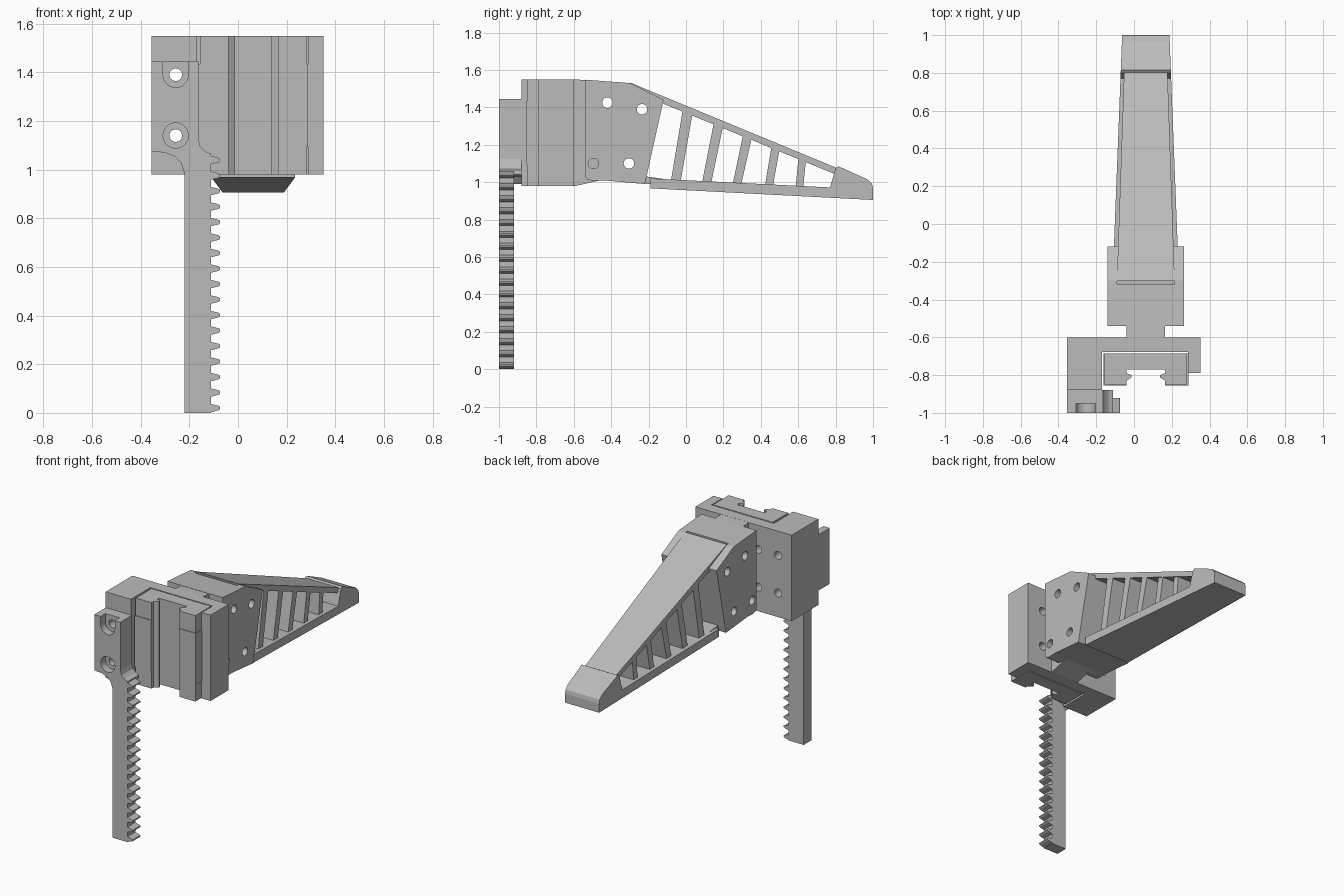
import bpy, bmesh, math
from mathutils import Vector

old = bpy.data.objects.get("Cube")
if old:
    bpy.data.objects.remove(old, do_unlink=True)

grey = bpy.data.materials.new("plain grey")
grey.use_nodes = True
colour = (0.5, 0.5, 0.5, 1)
grey.diffuse_color = colour
grey.node_tree.nodes["Principled BSDF"].inputs["Base Color"].default_value = colour

CX = 0.0625            # centre line of the arm
LOW, HIGH = 0.98, 1.55  # carriage bottom and top


def prism(name, profile, place):
    """Closed profile placed twice by place(u, v, side) and bridged."""
    bm = bmesh.new()
    ends = [[bm.verts.new(place(u, v, s)) for u, v in profile] for s in (0, 1)]
    bm.faces.new(ends[0])
    bm.faces.new(ends[1])
    n = len(profile)
    for i in range(n):
        j = (i + 1) % n
        bm.faces.new((ends[0][i], ends[0][j], ends[1][j], ends[1][i]))
    bmesh.ops.recalc_face_normals(bm, faces=bm.faces)
    mesh = bpy.data.meshes.new(name)
    bm.to_mesh(mesh)
    bm.free()
    mesh.materials.append(grey)
    obj = bpy.data.objects.new(name, mesh)
    bpy.context.collection.objects.link(obj)
    return obj


def upright(name, profile, z0, z1):
    return prism(name, profile, lambda x, y, s: (x, y, (z0, z1)[s]))


def frontal(name, profile, y0, y1):
    return prism(name, profile, lambda x, z, s: (x, (y0, y1)[s], z))


def sideways(name, profile, half):
    """Side profile, with a half width that may vary along y."""
    return prism(name, profile, lambda y, z, s: (CX + (2 * s - 1) * half(y), y, z))


def rect(a, b, c, d):
    return [(a, c), (b, c), (b, d), (a, d)]


def disc(u, v, r, n=32):
    return [(u + r * math.cos(i * math.tau / n), v + r * math.sin(i * math.tau / n))
            for i in range(n)]


def cut(obj, cutters):
    for c in cutters:
        mod = obj.modifiers.new("cut", 'BOOLEAN')
        mod.operation, mod.solver, mod.object = 'DIFFERENCE', 'EXACT', c
    bpy.context.view_layer.update()
    graph = bpy.context.evaluated_depsgraph_get()
    result = bpy.data.meshes.new_from_object(obj.evaluated_get(graph))
    obj.modifiers.clear()
    obj.data = result
    for c in cutters:
        bpy.data.objects.remove(c, do_unlink=True)


# Carriage with its wrapped walls and screw holes
carriage = upright("carriage", [
    (-.355, -.88), (-.17, -.88), (-.17, -.677), (.287, -.677), (.287, -.79),
    (.352, -.79), (.352, -.6), (-.355, -.6)], LOW, HIGH)
SCREW_X, SCREW_Z = -.256, (1.14, 1.39)
cut(carriage, [frontal("hole_cutter", disc(x, z, .026), -1.1, -.5)
               for x in (SCREW_X, -.11, .235) for z in SCREW_Z])


# Sliding guide block: centre body and two slimmer end caps
def guide(name, z0, z1, inset):
    w, front = .225 - inset, -.855 + inset
    half = [(.1025, -.77), (.1025, -.79), (.075, -.8), (.075, -.812),
            (.1025, -.83), (.1025, front), (w, front), (w, -.685)]
    upright(name, [(CX - x, y) for x, y in half] +
            [(CX + x, y) for x, y in reversed(half)], z0, z1)


guide("guide_body", 1.095, 1.435, 0)
guide("guide_cap_bottom", LOW, 1.095, .006)
guide("guide_cap_top", 1.435, HIGH, .006)

# Toothed rack bar
PITCH, TEETH, ROOT, TIP = .0637, 17, -.11, -.073
bar = [(-.22, 1.05), (-.22, 0), (ROOT, 0)]
for i in range(TEETH):
    z = .02 + i * PITCH
    bar += [(ROOT, z - .017), (TIP - .006, z - .009), (TIP, z - .004),
            (TIP, z + .004), (TIP - .006, z + .009), (ROOT, z + .017)]
bar.append((ROOT, 1.065))
frontal("rack_bar", bar, -1, -.92)

# Rack mounting tab with counterbored screws
tab = frontal("rack_tab", [
    (-.355, 1.445), (-.355, 1.075), (-.3, 1.07), (-.262, 1.055), (-.235, 1.03),
    (-.222, .99), (-.19, 1.03), (ROOT, 1.04), (ROOT, 1.065), (-.135, 1.075),
    (-.155, 1.095), (-.163, 1.125), (-.163, 1.445)], -1, -.88)
cutters = [frontal("hole_cutter", disc(SCREW_X, z, .026), -1.1, -.8) for z in SCREW_Z]
cutters.append(frontal("bore_cutter", disc(SCREW_X, SCREW_Z[0], .052), -1.1, -.95))
slot = [(SCREW_X + .052 * math.cos(a), SCREW_Z[1] + .052 * math.sin(a))
        for a in [math.pi + i * math.pi / 16 for i in range(17)]]
slot += [(SCREW_X + .052, 1.5), (SCREW_X - .052, 1.5)]
cutters.append(frontal("bore_cutter", slot, -1.1, -.95))
cut(tab, cutters)

# Neck joining the carriage to the bracket
sideways("neck", [(-.61, LOW), (-.59, LOW), (-.46, 1.01), (-.46, 1.542), (-.61, HIGH)],
         lambda y: .1025)

# Bracket with cross holes and a groove behind the finger
bracket = sideways("bracket", [
    (-.54, 1.03), (-.53, 1.015), (-.5, 1.008), (-.44, 1.01), (-.22, .99),
    (-.12, 1.44), (-.3, 1.53), (-.54, 1.548)], lambda y: .2025)
cutters = [sideways("hole_cutter", disc(y, z, .028), lambda y: .4)
           for y, z in ((-.42, 1.425), (-.235, 1.39), (-.495, 1.10), (-.305, 1.10))]
cutters.append(sideways("groove_cutter", rect(-.32, -.303, 1.49, 1.6), lambda y: .153))
cut(bracket, cutters)


# Tapered finger: base plate with tip, top strip and slanted ribs
def base_half(y):
    return .172 - .039 * (y + .2)


def strip_half(y):
    return .153 - .0345 * (y + .3)


def strip_z(y):
    return 1.533 - .413 * (y + .3)


def floor_z(y):
    return 1.02 - .05 * (y + .19)


sideways("finger_base", [
    (-.19, .967), (1, .905), (1, .905), (1, .965), (.995, .99), (.97, 1.015),
    (.815, 1.085), (.80, 1.075), (.77, floor_z(.77)), (-.19, floor_z(-.19))][0:1] + [
    (1, .905), (1, .965), (.995, .99), (.97, 1.015), (.815, 1.085),
    (.80, 1.075), (.77, floor_z(.77)), (-.19, floor_z(-.19))], base_half)

sideways("finger_strip", [
    (-.3, strip_z(-.3)), (.802, strip_z(.802)), (.79, strip_z(.79) - .037),
    (-.3, strip_z(-.3) - .04)], strip_half)

ribs = ((.01, -.055), (.175, .11), (.33, .272), (.48, .443), (.622, .606))
for i, (top, foot) in enumerate(ribs):
    w = .026 - .003 * i / 2
    sideways(f"finger_rib_{i + 1}", [
        (foot - w, floor_z(foot) - .01), (foot + w, floor_z(foot) - .01),
        (top + w, strip_z(top + w) - .02), (top - w, strip_z(top - w) - .02)],
        lambda y: strip_half(y) - .004)

# Foot of the finger tucked under the bracket
sideways("finger_foot", [(-.22, .992), (-.1, .98), (-.1, 1.015), (-.21, 1.03)],
         lambda y: .15)
